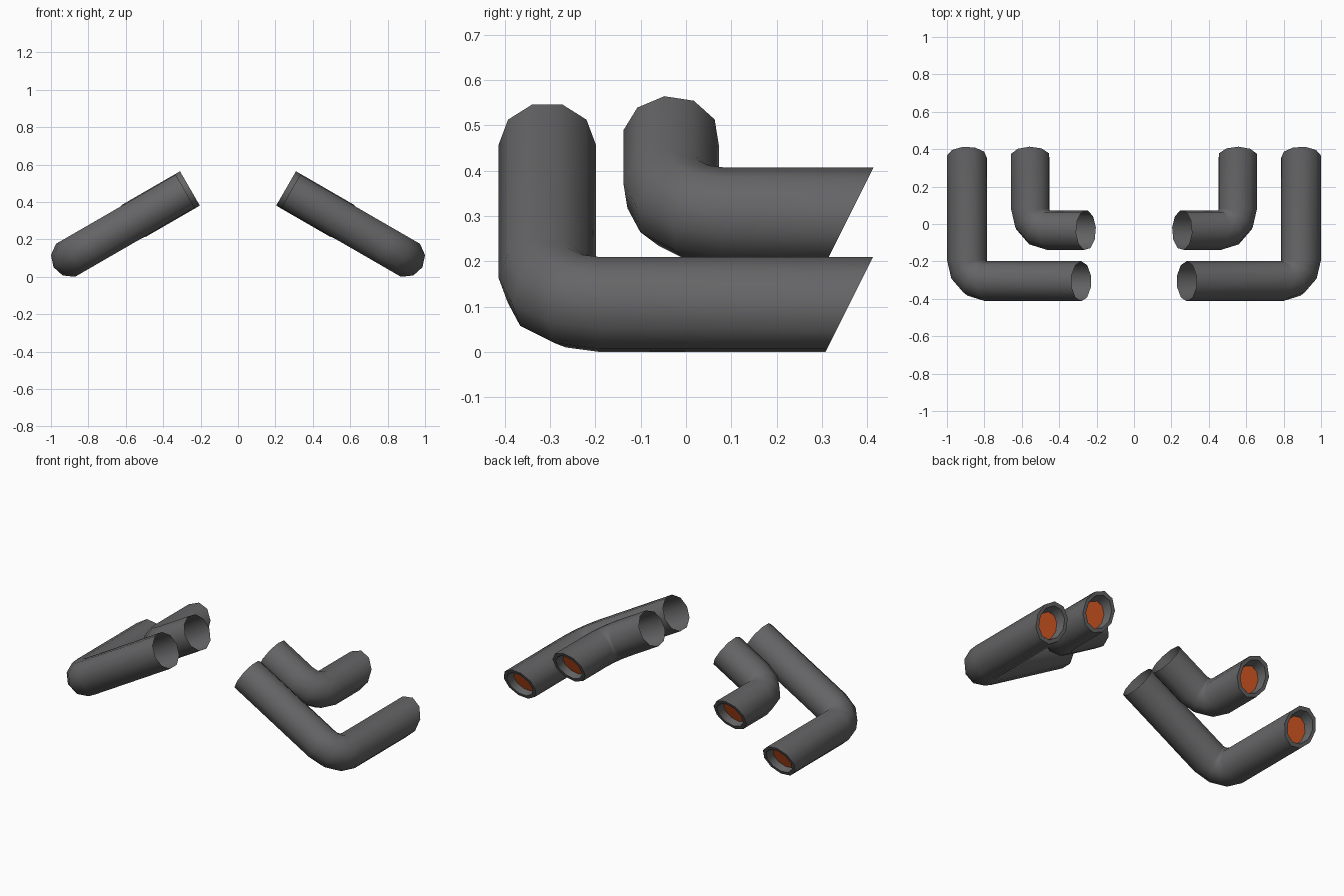
import bpy, bmesh, math
from mathutils import Vector

if "Cube" in bpy.data.objects:
    bpy.data.objects.remove(bpy.data.objects["Cube"])

SIDES, R, BEND = 10, 0.107, 0.115
TILT = math.radians(30)
# Sloping plane the pipes lie in: U runs down and outward, N is its normal
U = Vector((math.cos(TILT), 0, -math.sin(TILT)))
Y = Vector((0, 1, 0))
N = Vector((math.sin(TILT), 0, math.cos(TILT)))
ANCHOR = Vector((0.8936, 0, 0.105))


def material(name, color):
    m = bpy.data.materials.new(name)
    m.diffuse_color = (*color, 1)
    m.use_nodes = True
    m.node_tree.nodes["Principled BSDF"].inputs["Base Color"].default_value = m.diffuse_color
    return m


grey = material("dark grey metal", (0.13, 0.13, 0.135))
orange = material("glowing orange", (0.75, 0.11, 0.018))


def on_plane(x, y):
    return ANCHOR + U * ((x - ANCHOR.x) / U.x) + Y * y


def exhaust_pipe(name, x_inner, x_outer, y_front, y_end, twist):
    bm = bmesh.new()

    def ring(center, side, radius=R, slant=0.0):
        verts = []
        for i in range(SIDES):
            a = 2 * math.pi * i / SIDES + twist
            off = (side * math.cos(a) + N * math.sin(a)) * radius
            verts.append(bm.verts.new(center + off + Y * slant * off.z))
        return verts

    # Short leg, bend, then long leg with a slanted mouth
    corner = on_plane(x_outer, y_front)
    pivot = corner - U * BEND + Y * BEND
    rings = [ring(on_plane(x_inner, y_front), -Y)]
    for k in range(4):
        a = math.pi / 2 * k / 3
        side = -Y * math.cos(a) + U * math.sin(a)
        rings.append(ring(pivot + side * BEND, side))
    # Mouth: outer edge, rim, recess
    for radius, depth in ((R, 0), (R * 0.80, 0), (R * 0.68, 0.05)):
        rings.append(ring(on_plane(x_outer, y_end - depth), U, radius, 0.5))
    for a, b in zip(rings, rings[1:]):
        for i in range(SIDES):
            j = (i + 1) % SIDES
            bm.faces.new((a[i], a[j], b[j], b[i]))
    # Glowing disc at the bottom of the recess
    bm.faces.new(rings[-1]).material_index = 1
    bmesh.ops.recalc_face_normals(bm, faces=bm.faces)

    mesh = bpy.data.meshes.new(name)
    bm.to_mesh(mesh)
    bm.free()
    mesh.materials.append(grey)
    mesh.materials.append(orange)
    ob = bpy.data.objects.new(name, mesh)
    bpy.context.collection.objects.link(ob)
    bpy.ops.object.select_all(action='DESELECT')
    ob.select_set(True)
    bpy.context.view_layer.objects.active = ob
    bpy.ops.object.shade_smooth_by_angle(angle=math.radians(40))
    # Matching pipe on the other side
    ob.modifiers.new("mirror", 'MIRROR').use_mirror_merge = False


exhaust_pipe("outer_exhaust_pipes", 0.282, 0.8936, -0.306, 0.36, 0.0)
exhaust_pipe("inner_exhaust_pipes", 0.257, 0.555, -0.033, 0.36, math.radians(10))
